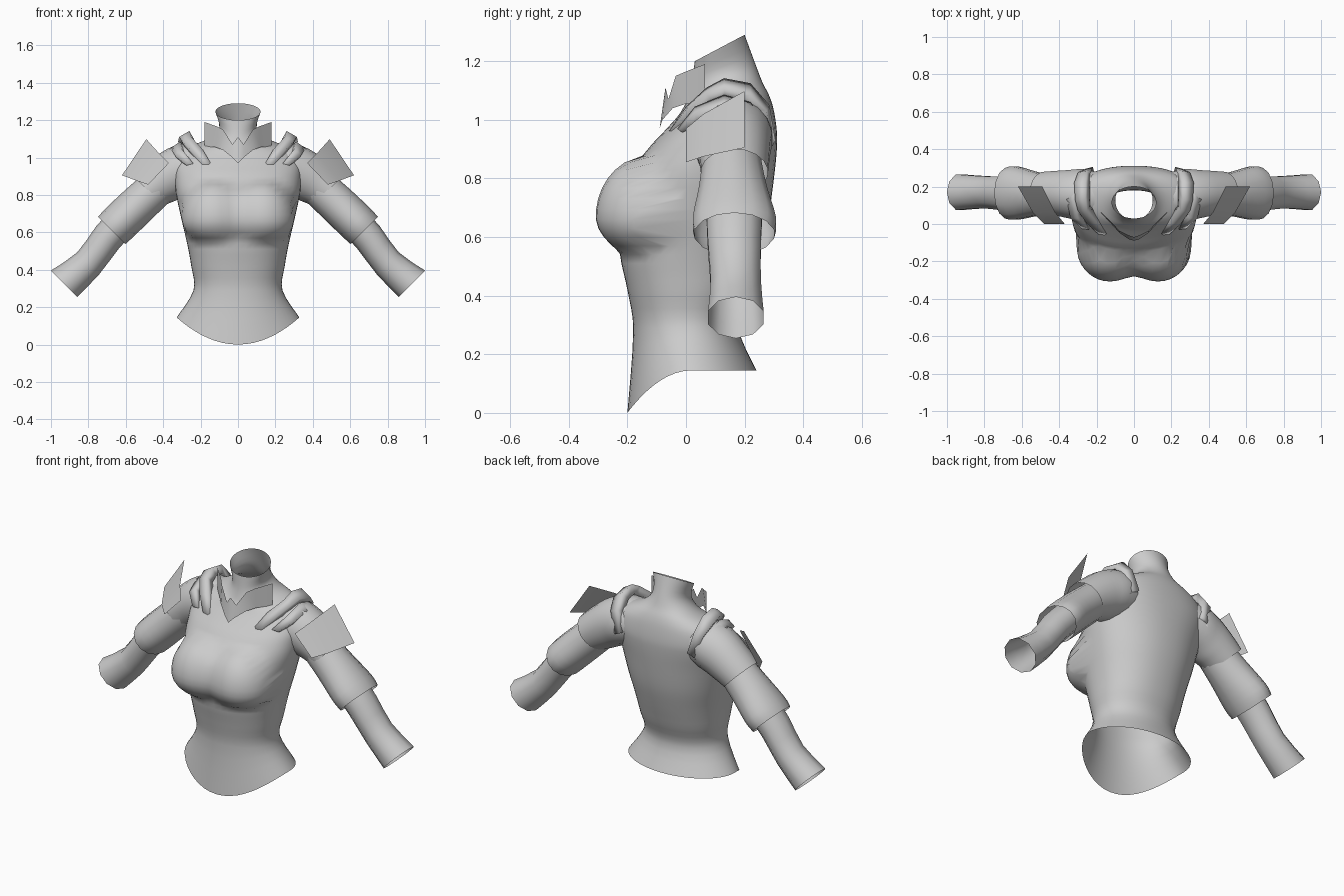
import bpy, math

grey = bpy.data.materials.new("plain_grey")
grey.diffuse_color = (0.6, 0.6, 0.6, 1)


def make(name, verts, faces, mirror=True, thick=0, angle=40):
    me = bpy.data.meshes.new(name)
    me.from_pydata(verts, [], faces)
    me.materials.append(grey)
    ob = bpy.data.objects.new(name, me)
    bpy.context.collection.objects.link(ob)
    bpy.ops.object.select_all(action='DESELECT')
    ob.select_set(True)
    bpy.context.view_layer.objects.active = ob
    bpy.ops.object.shade_smooth_by_angle(angle=math.radians(angle))
    if thick:
        m = ob.modifiers.new("thickness", 'SOLIDIFY')
        m.thickness = thick
        m.offset = -1
    if mirror:
        m = ob.modifiers.new("mirror", 'MIRROR')
        m.use_clip = True
    return ob


def grid_faces(rows, n, closed):
    return [(r * n + i, r * n + (i + 1) % n, (r + 1) * n + (i + 1) % n, (r + 1) * n + i)
            for r in range(rows - 1) for i in range(n if closed else n - 1)]


def spline(rows, steps):
    """Smooth interpolation through rows of numbers."""
    out = []
    for i in range(len(rows) - 1):
        a, b, c, d = (rows[max(0, min(len(rows) - 1, i + k))] for k in (-1, 0, 1, 2))
        for s in range(steps):
            t = s / steps
            out.append([0.5 * (2 * q + (r - p) * t + (2 * p - 5 * q + 4 * r - u) * t * t
                               + (3 * q - p - 3 * r + u) * t ** 3)
                        for p, q, r, u in zip(a, b, c, d)])
    return out + [list(rows[-1])]


# Torso and neck: height, half width, front y, back y, tilt, squareness
sections = [
    (0.145, 0.328, -0.20, 0.24, 0, 2.0),
    (0.29, 0.238, -0.18, 0.18, 0, 2.1),
    (0.42, 0.25, -0.20, 0.215, 0, 2.2),
    (0.54, 0.272, -0.225, 0.25, 0, 2.2),
    (0.66, 0.30, -0.225, 0.28, 0, 2.2),
    (0.80, 0.33, -0.20, 0.30, 0, 2.2),
    (0.90, 0.34, -0.13, 0.31, 0, 2.3),
    (0.96, 0.34, -0.075, 0.31, 0, 2.3),
    (1.02, 0.315, -0.03, 0.30, 0.01, 2.2),
    (1.06, 0.25, -0.01, 0.285, 0.02, 2.1),
    (1.10, 0.15, 0.005, 0.26, 0.03, 2.0),
    (1.16, 0.10, 0.02, 0.235, 0.035, 2.0),
    (1.245, 0.12, 0.03, 0.20, 0.045, 2.0),
]
N = 48
verts = []
rings = spline(sections, 4)
for z, hw, yf, yb, tilt, e in rings:
    hem = max(0.0, (0.29 - z) / 0.145)
    for i in range(N):
        a = 2 * math.pi * i / N
        c, s = math.cos(a), math.sin(a)
        x = hw * math.copysign(abs(c) ** (2 / e), c)
        y = (yf + yb) / 2 + (yb - yf) / 2 * math.copysign(abs(s) ** (2 / e), s)
        zz = z + tilt * s - 0.145 * hem * max(0, -s) ** 2
        # bust swells softly out of the chest
        rz = 0.21 if zz > 0.67 else 0.135
        t = 1 - ((math.hypot(x, 0.04) - 0.135) / 0.175) ** 2 - ((zz - 0.67) / rz) ** 2
        if y < 0.02 and t > 0:
            b = -0.12 - 0.188 * math.sqrt(t)
            h = max(0.08 - abs(y - b), 0) / 0.08
            y = min(y, b) - h * h * 0.02 * min(1, 3 * t)
        verts.append((x, y, zz))
make("torso", verts, grid_faces(len(rings), N, True), mirror=False, angle=60)


# Arm parts: centre x, y, z, radius across, radius in y, tilt of the cut
def tube(name, secs, n=14, steps=3):
    vs = []
    rs = spline(secs, steps)
    for cx, cy, cz, rn, ry, deg in rs:
        k = math.radians(deg)
        for i in range(n):
            a = 2 * math.pi * i / n
            u = rn * math.cos(a)
            vs.append((cx + u * math.cos(k), cy - ry * math.sin(a), cz + u * math.sin(k)))
    make(name, vs, grid_faces(len(rs), n, True), angle=60)


tube("shoulder_cap", [(0.16, 0.15, 0.95, 0.12, 0.12, 90), (0.27, 0.155, 0.94, 0.14, 0.14, 88),
                      (0.35, 0.16, 0.91, 0.138, 0.13, 77), (0.42, 0.165, 0.865, 0.122, 0.12, 60),
                      (0.48, 0.165, 0.82, 0.112, 0.115, 46)], 18)
tube("upper_sleeve", [(0.40, 0.155, 0.87, 0.10, 0.10, 45), (0.52, 0.16, 0.76, 0.105, 0.118, 45),
                      (0.63, 0.165, 0.655, 0.106, 0.145, 45), (0.675, 0.165, 0.61, 0.103, 0.138, 45)])
tube("forearm", [(0.60, 0.165, 0.68, 0.085, 0.10, 45), (0.70, 0.165, 0.57, 0.085, 0.095, 45),
                 (0.80, 0.17, 0.435, 0.083, 0.09, 45), (0.93, 0.17, 0.325, 0.10, 0.10, 45)], 10, 2)


# Sheet parts: a strip between two edges
def strip(name, edge_a, edge_b, thick=0, angle=30):
    n = len(edge_a)
    make(name, list(edge_b) + list(edge_a), grid_faces(2, n, False), thick=thick, angle=angle)


# Standing collar with a notched top edge
strip("collar",
      [(0, -0.09, 0.97), (0.03, -0.08, 1.0), (0.08, -0.045, 1.04), (0.12, 0.0, 1.055), (0.18, 0.065, 1.06)],
      [(0, -0.07, 1.11), (0.03, -0.06, 1.07), (0.08, -0.035, 1.15), (0.11, 0.0, 1.165), (0.18, 0.065, 1.19)])

# Flared plate over each shoulder
strip("shoulder_plate",
      [(0.37, 0.0, 0.97), (0.42, 0.06, 1.02), (0.49, 0.2, 1.098)],
      [(0.48, 0.0, 0.855), (0.54, 0.06, 0.875), (0.62, 0.2, 0.905)])

# Raised straps running over the shoulder and down the back
strip("inner_strap",
      [(0.14, -0.06, 0.96), (0.19, 0.0, 1.045), (0.25, 0.07, 1.11), (0.26, 0.13, 1.142),
       (0.26, 0.22, 1.125), (0.25, 0.285, 1.05), (0.22, 0.305, 0.93)],
      [(0.19, -0.055, 0.965), (0.25, 0.0, 1.035), (0.30, 0.07, 1.09), (0.315, 0.13, 1.11),
       (0.32, 0.22, 1.085), (0.30, 0.275, 1.03), (0.26, 0.295, 0.91)], 0.05)
strip("outer_strap",
      [(0.24, -0.03, 0.97), (0.30, 0.03, 1.045), (0.31, 0.13, 1.085),
       (0.315, 0.22, 1.06), (0.30, 0.27, 1.0), (0.26, 0.29, 0.90)],
      [(0.28, -0.025, 0.965), (0.34, 0.03, 1.015), (0.36, 0.13, 1.05),
       (0.36, 0.22, 1.02), (0.34, 0.26, 0.97), (0.30, 0.275, 0.88)], 0.04)
